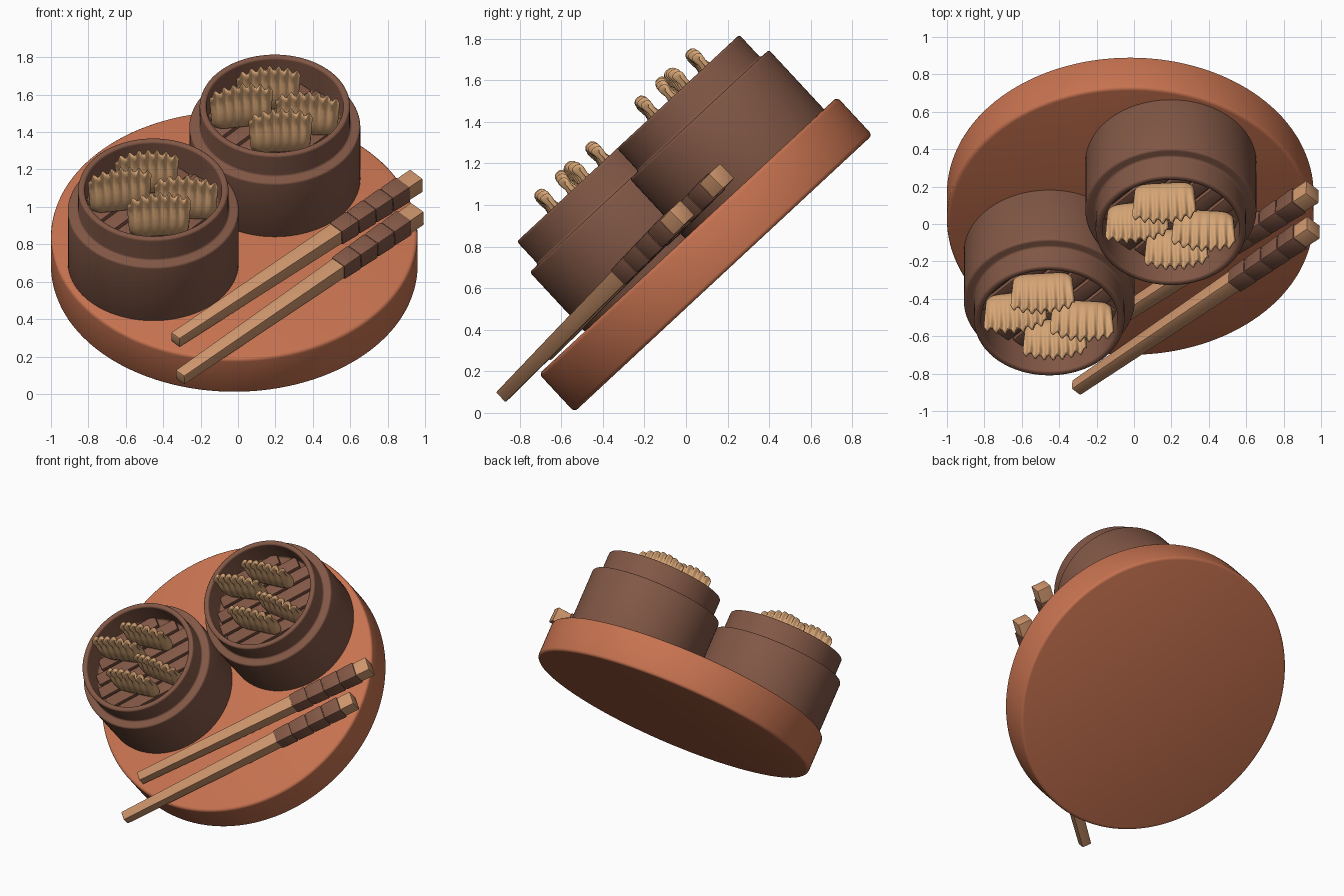
import bpy, bmesh, math
from mathutils import Matrix, Vector

if "Cube" in bpy.data.objects:
    bpy.data.objects.remove(bpy.data.objects["Cube"])

# Everything is laid out flat (tray on local z = 0), then tipped up as one
TIP = Matrix.Translation((0, 0.18, 0.67)) @ Matrix.Rotation(math.radians(42.9), 4, 'X')


def material(name, rgb):
    m = bpy.data.materials.new(name)
    m.diffuse_color = (*rgb, 1)
    m.use_nodes = True
    m.node_tree.nodes["Principled BSDF"].inputs["Base Color"].default_value = m.diffuse_color
    return m


CLAY = material("clay", (0.57, 0.17, 0.08))
BROWN = material("dark_bamboo", (0.22, 0.095, 0.06))
WOOD = material("light_wood", (0.61, 0.30, 0.15))
DOUGH = material("dough", (0.68, 0.38, 0.18))


def finish(bm, name, mat, local=Matrix(), angle=40):
    bmesh.ops.recalc_face_normals(bm, faces=bm.faces)
    bm.transform(TIP @ local)
    me = bpy.data.meshes.new(name)
    bm.to_mesh(me)
    bm.free()
    ob = bpy.data.objects.new(name, me)
    bpy.context.collection.objects.link(ob)
    me.materials.append(mat)
    bpy.ops.object.select_all(action='DESELECT')
    ob.select_set(True)
    bpy.context.view_layer.objects.active = ob
    bpy.ops.object.shade_smooth_by_angle(angle=math.radians(angle))
    return ob


def bevel(bm, edges, width, segments=2):
    bmesh.ops.bevel(bm, geom=edges, offset=width, segments=segments,
                    profile=0.5, affect='EDGES')


def lathe(name, profile, mat, local, rounding, n=96):
    """Turn a (radius, height) profile; the first and last rings are capped."""
    bm = bmesh.new()
    rings = [[bm.verts.new((r * math.cos(2 * math.pi * i / n),
                            r * math.sin(2 * math.pi * i / n), z)) for i in range(n)]
             for r, z in profile]
    for a, b in zip(rings, rings[1:]):
        for i in range(n):
            j = (i + 1) % n
            bm.faces.new((a[i], a[j], b[j], b[i]))
    bm.faces.new(rings[0])
    bm.faces.new(rings[-1])
    bmesh.ops.recalc_face_normals(bm, faces=bm.faces)
    sharp = [e for e in bm.edges if e.calc_face_angle(0) > 0.8]
    bevel(bm, sharp, rounding, 3)
    return finish(bm, name, mat, local)


def tapered_bar(name, length, w0, w1, mat, local, rounding=0.006):
    """Square bar along +x that widens from w0 to w1."""
    bm = bmesh.new()
    bmesh.ops.create_cube(bm, size=1)
    for v in bm.verts:
        w = w0 if v.co.x < 0 else w1
        v.co = Vector(((v.co.x + 0.5) * length, v.co.y * w, v.co.z * w))
    bevel(bm, bm.edges[:], rounding)
    return finish(bm, name, mat, local)


def slat(name, length, width, local):
    bm = bmesh.new()
    bmesh.ops.create_cube(bm, size=1)
    bmesh.ops.scale(bm, vec=(length, width, 0.03), verts=bm.verts)
    bevel(bm, bm.edges[:], 0.005)
    return finish(bm, name, BROWN, local)


def dumpling(name, local, cols=64):
    """Upright half-moon: round belly, narrow neck and a wavy pleated crest."""
    # (height fraction, half thickness)
    side = [(0.0, 0.022), (0.06, 0.037), (0.2, 0.047), (0.38, 0.046), (0.55, 0.034),
            (0.68, 0.021), (0.78, 0.014), (0.9, 0.016), (0.97, 0.014), (1.0, 0.006)]
    section = [(t, -w) for t, w in side] + [(t, w) for t, w in reversed(side)]
    bm = bmesh.new()
    loops = []
    for c in range(cols + 1):
        s = -1 + 2 * c / cols
        end = max(1 - abs(s) ** 6, 0.0) ** 0.5
        wave = math.sin(s * 7 * math.pi)
        height = 0.275 - 0.05 * s * s + 0.008 * math.cos(s * 7 * math.pi)
        foot = 0.03 * s ** 6
        loop = []
        for t, w in section:
            x = s * (0.172 - 0.012 * (1 - t))
            pleat = 0.016 * t ** 2 * wave
            y = w * (0.15 + 0.85 * end) + pleat
            loop.append(bm.verts.new((x, y, foot + (height - foot) * t)))
        loops.append(loop)
    m = len(section)
    for a, b in zip(loops, loops[1:]):
        for i in range(m):
            j = (i + 1) % m
            bm.faces.new((a[i], a[j], b[j], b[i]))
    bm.faces.new(loops[0])
    bm.faces.new(loops[-1])
    return finish(bm, name, DOUGH, local, 60)


# Round tray
lathe("tray", [(0.98, 0), (0.98, 0.25)], CLAY, Matrix.Translation((-0.02, 0, 0)), 0.02, 128)

# Two steamer baskets with slatted floors and four dumplings each
FLOOR = 0.625
BASKET = [(0.457, 0.24), (0.457, 0.64), (0.402, 0.64), (0.402, 0.79),
          (0.366, 0.79), (0.366, 0.60)]
PLACES = [(-0.035, 0.17, 4), (-0.18, 0.03, 9), (0.175, -0.03, -4), (0.03, -0.165, 4)]
for side, x, y in (("left", -0.453, -0.222), ("right", 0.197, 0.437)):
    at = Matrix.Translation((x, y, 0))
    lathe(side + "_basket", BASKET, BROWN, at, 0.013)
    for k in range(-3, 4):
        off = k * 0.1
        half = math.sqrt(0.366 ** 2 - (abs(off) + 0.02) ** 2)
        slat(f"{side}_slat_{k + 4}", 2 * half, 0.084,
             at @ Matrix.Rotation(math.radians(47), 4, 'Z')
             @ Matrix.Translation((0, off, FLOOR - 0.015)))
    for i, (dx, dy, yaw) in enumerate(PLACES):
        dumpling(f"{side}_dumpling_{i + 1}", at @ Matrix.Translation((dx, dy, FLOOR - 0.005))
                 @ Matrix.Rotation(math.radians(yaw), 4, 'Z'))

# Pair of chopsticks with bound grips
for label, a, b in (("rear", (-0.335, -0.875, 0.293), (0.955, 0.315, 0.35)),
                    ("front", (-0.31, -1.17, 0.293), (0.96, 0.055, 0.35))):
    a, b = Vector(a), Vector(b)
    d = b - a
    L = d.length
    yax = Vector((0, 0, 1)).cross(d).normalized()
    xax = d.normalized()
    rot = Matrix((xax, yax, xax.cross(yax))).transposed().to_4x4()
    frame = Matrix.Translation(a) @ rot
    tapered_bar(label + "_chopstick", L, 0.066, 0.1, WOOD, frame)
    start, step = 0.665 * L, 0.07 * L
    for i in range(4):
        p = start + i * step
        w = 0.066 + 0.034 * p / L + 0.012
        tapered_bar(f"{label}_grip_{i + 1}", step, w, w + 0.006, BROWN,
                    frame @ Matrix.Translation((p, 0, 0)), 0.01)
